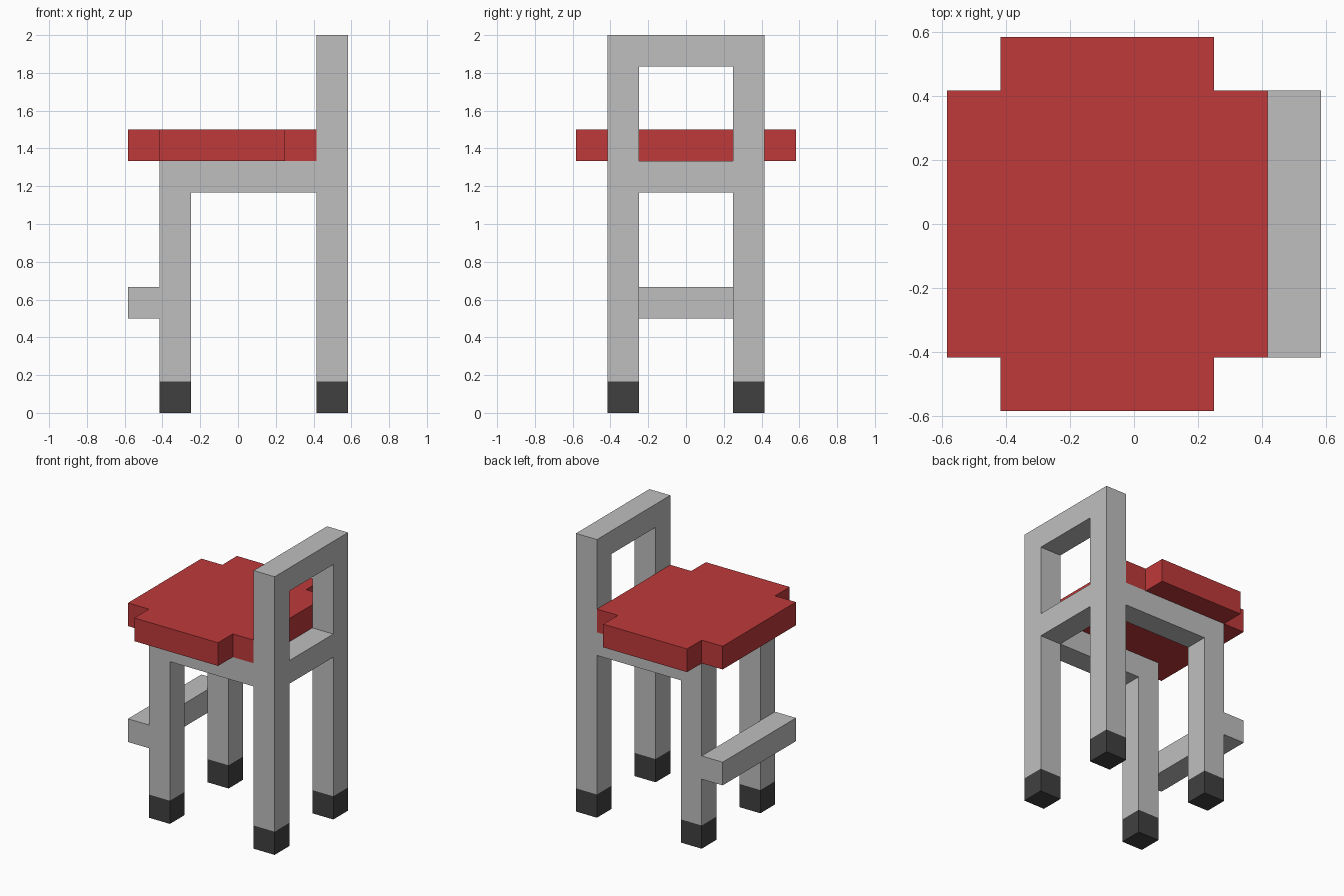
import bpy, bmesh
from mathutils import Vector

U = 1 / 6  # grid module shared by every part

cube = bpy.data.objects.get("Cube")
if cube:
    bpy.data.objects.remove(cube, do_unlink=True)


def material(name, r, g, b):
    m = bpy.data.materials.new(name)
    m.use_nodes = True
    m.diffuse_color = (r, g, b, 1)
    m.node_tree.nodes["Principled BSDF"].inputs["Base Color"].default_value = (r, g, b, 1)
    return m


GREY = material("light grey frame", 0.52, 0.52, 0.52)
RED = material("red cushion", 0.52, 0.041, 0.042)
DARK = material("dark foot", 0.051, 0.051, 0.051)


def prism(name, outline, z0, z1, mat):
    """Extrude a flat outline (in modules) from z0 up to z1."""
    bm = bmesh.new()
    face = bm.faces.new([bm.verts.new((x * U, y * U, z0 * U)) for x, y in outline])
    top = bmesh.ops.extrude_face_region(bm, geom=[face])["geom"]
    bmesh.ops.translate(bm, vec=Vector((0, 0, (z1 - z0) * U)),
                        verts=[v for v in top if isinstance(v, bmesh.types.BMVert)])
    bmesh.ops.recalc_face_normals(bm, faces=bm.faces)
    mesh = bpy.data.meshes.new(name)
    bm.to_mesh(mesh)
    bm.free()
    mesh.materials.append(mat)
    obj = bpy.data.objects.new(name, mesh)
    bpy.context.collection.objects.link(obj)
    return obj


def box(name, x0, x1, y0, y1, z0, z1, mat):
    return prism(name, [(x0, y0), (x1, y0), (x1, y1), (x0, y1)], z0, z1, mat)


# Legs, feet and side rails, once on each side
for side, y in (("front", -2.5), ("rear", 1.5)):
    for end, x, top in (("short", -2.5, 8), ("tall", 2.5, 12)):
        box(f"{side}_{end}_foot", x, x + 1, y, y + 1, 0, 1, DARK)
        box(f"{side}_{end}_leg", x, x + 1, y, y + 1, 1, top, GREY)
    box(f"{side}_side_rail", -1.5, 2.5, y, y + 1, 7, 8, GREY)

# Crossbars of the backrest
box("backrest_lower_bar", 2.5, 3.5, -1.5, 1.5, 7, 8, GREY)
box("backrest_top_bar", 2.5, 3.5, -1.5, 1.5, 11, 12, GREY)

# Footrest in front of the short legs
box("footrest", -3.5, -2.5, -2.5, 2.5, 3, 4, GREY)

# Cushion with notched corners
half = [(-3.5, 2.5), (-2.5, 2.5), (-2.5, 3.5), (1.5, 3.5), (1.5, 2.5), (2.5, 2.5)]
prism("seat_cushion", half + [(x, -y) for x, y in reversed(half)], 8, 9, RED)
